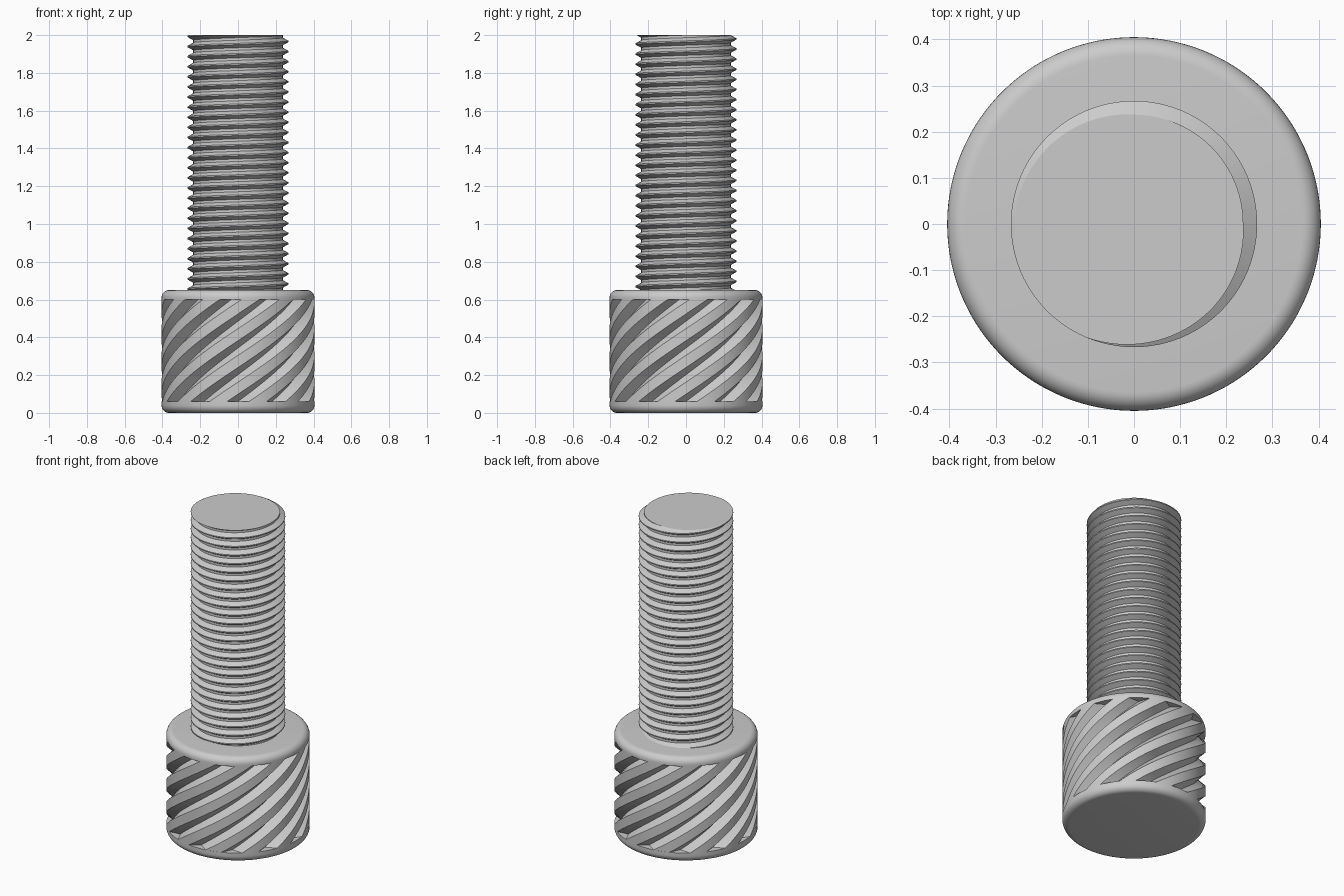
import bpy, bmesh
from math import cos, sin, pi, tau

if "Cube" in bpy.data.objects:
    bpy.data.objects.remove(bpy.data.objects["Cube"])

STEEL = (0.6, 0.6, 0.6, 1)
steel = bpy.data.materials.new("light grey steel")
steel.use_nodes = True
steel.diffuse_color = STEEL
steel.node_tree.nodes["Principled BSDF"].inputs["Base Color"].default_value = STEEL

HEAD_R, HEAD_H, RIM, FILLET = 0.405, 0.65, 0.06, 0.04
SHAFT_TOP, ROOT_R, CREST_R, PITCH = 2.0, 0.237, 0.267, 0.0535


def polar(bm, r, a, z):
    return bm.verts.new((r * cos(a), r * sin(a), z))


def finish(name, bm, angle=25):
    bmesh.ops.recalc_face_normals(bm, faces=bm.faces)
    mesh = bpy.data.meshes.new(name)
    bm.to_mesh(mesh)
    bm.free()
    mesh.materials.append(steel)
    ob = bpy.data.objects.new(name, mesh)
    bpy.context.collection.objects.link(ob)
    bpy.ops.object.select_all(action='DESELECT')
    ob.select_set(True)
    bpy.context.view_layer.objects.active = ob
    bpy.ops.object.shade_smooth_by_angle(angle=angle * pi / 180)
    return ob


def stack(name, rings):
    """Skin a list of (radius, angle, z) rings and cap both ends."""
    bm = bmesh.new()
    loops = [[polar(bm, *p) for p in ring] for ring in rings]
    n = len(loops[0])
    for low, high in zip(loops, loops[1:]):
        for i in range(n):
            j = (i + 1) % n
            bm.faces.new((low[i], low[j], high[j], high[i]))
    bm.faces.new(loops[0][::-1])
    bm.faces.new(loops[-1])
    return finish(name, bm)


# Rounded rims at both ends of the head
def rim(name, edge_z, inner_z, segments=144, steps=8):
    way = 1 if inner_z > edge_z else -1
    profile = []
    for i in range(steps + 1):
        a = i / steps * pi / 2
        profile.append((HEAD_R - FILLET + FILLET * sin(a),
                        edge_z + way * FILLET * (1 - cos(a))))
    profile.append((HEAD_R, inner_z))
    stack(name, [[(r, tau * i / segments, z) for i in range(segments)]
                 for r, z in profile])


rim("head_bottom_rim", 0, RIM)
rim("head_top_rim", HEAD_H, HEAD_H - 0.05)

# Grip between the rims with spiral V grooves
GROOVES, LEAD, DEPTH, GROOVE_SHARE, ROWS, LAND_STEPS = 12, 1.7, 0.045, 0.55, 44, 5
section = []
step = tau / GROOVES
for g in range(GROOVES):
    section.append((HEAD_R - DEPTH, g * step))
    first = (g + GROOVE_SHARE / 2) * step
    for i in range(LAND_STEPS + 1):
        section.append((HEAD_R, first + i / LAND_STEPS * (1 - GROOVE_SHARE) * step))
grip_h = HEAD_H - 0.05 - RIM
stack("head_grip", [[(r, a + tau * grip_h * k / ROWS / LEAD, RIM + grip_h * k / ROWS)
                     for r, a in section] for k in range(ROWS + 1)])

# Threaded shaft: one continuous right-hand helix, trimmed flat at both ends
SEGS = 96
BASE = HEAD_H - 0.04
turns = int((SHAFT_TOP - BASE) / PITCH) + 4
start_z = SHAFT_TOP - (turns - 2) * PITCH - PITCH * 0.625   # crest meets the tip at front right
tooth = [(CREST_R, -0.0625), (CREST_R, 0.0625), (ROOT_R, 0.375), (ROOT_R, 0.625)]
bm = bmesh.new()
strip = []
for k in range(turns * SEGS + 1):
    a = tau * (k % SEGS) / SEGS
    strip.append([polar(bm, r, a, start_z + PITCH * (k / SEGS + t)) for r, t in tooth])
for k in range((turns - 1) * SEGS):
    here = strip[k] + [strip[k + SEGS][0]]
    after = strip[k + 1] + [strip[k + 1 + SEGS][0]]
    for i in range(4):
        bm.faces.new((here[i], after[i], after[i + 1], here[i + 1]))
for z, up in ((SHAFT_TOP, 1), (BASE, -1)):
    bmesh.ops.bisect_plane(bm, geom=bm.verts[:] + bm.edges[:] + bm.faces[:], dist=1e-6,
                           plane_co=(0, 0, z), plane_no=(0, 0, up), clear_outer=True)
    bmesh.ops.delete(bm, geom=[v for v in bm.verts if not v.link_faces], context='VERTS')
    cut = [e for e in bm.edges if e.is_boundary and all(abs(v.co.z - z) < 1e-4 for v in e.verts)]
    bmesh.ops.contextual_create(bm, geom=cut)
finish("threaded_shaft", bm)
